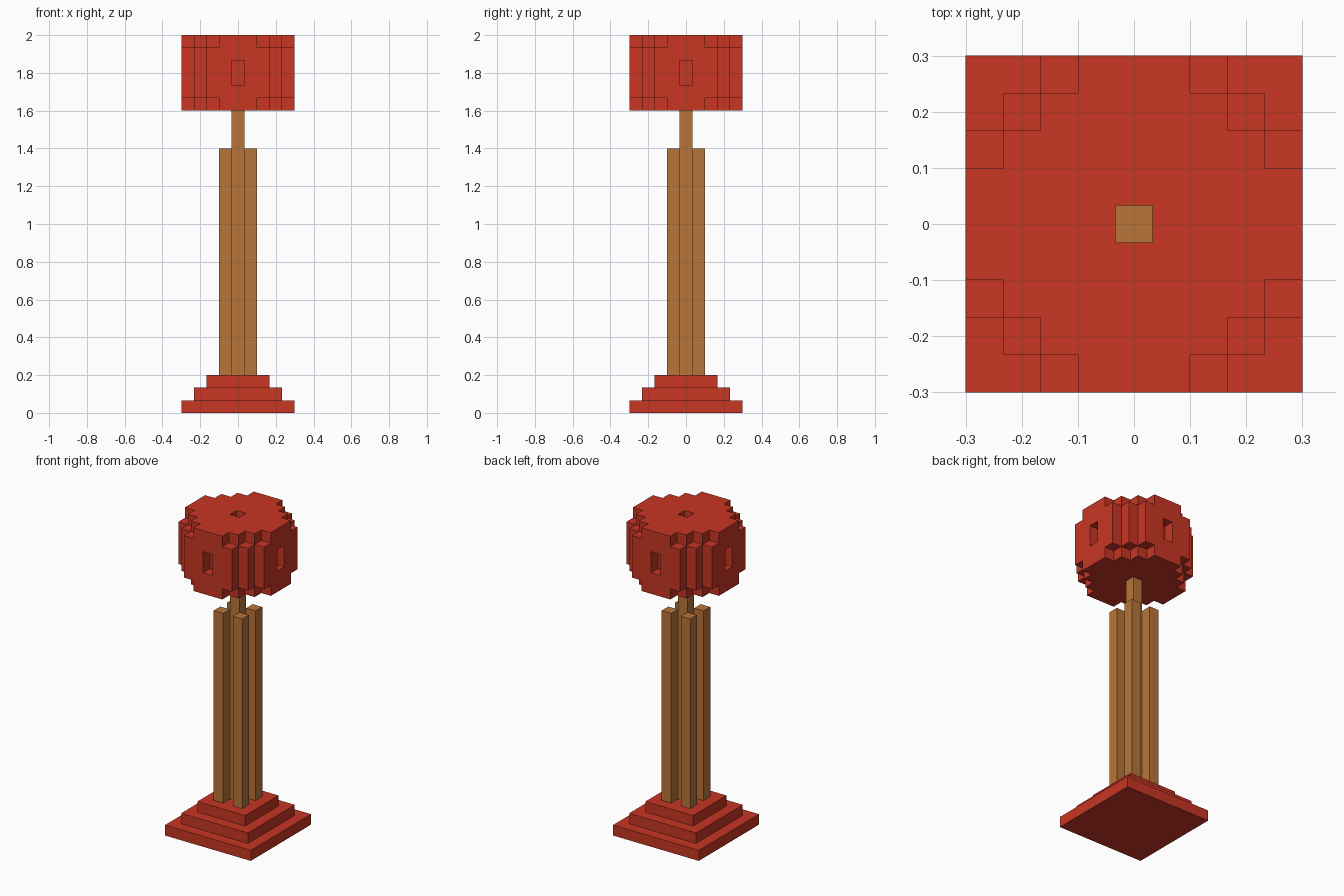
import bpy, bmesh
from mathutils import Vector

if "Cube" in bpy.data.objects:
    bpy.data.objects.remove(bpy.data.objects["Cube"])

U = 2 / 30  # one block


def material(name, rgb):
    m = bpy.data.materials.new(name)
    m.use_nodes = True
    m.diffuse_color = (*rgb, 1)
    bsdf = next(n for n in m.node_tree.nodes if n.type == 'BSDF_PRINCIPLED')
    bsdf.inputs["Base Color"].default_value = (*rgb, 1)
    return m


RED = material("red", (0.577, 0.037, 0.0176))
WOOD = material("wood brown", (0.479, 0.178, 0.0395))


def add_object(name, bm, mat):
    me = bpy.data.meshes.new(name)
    bm.to_mesh(me)
    bm.free()
    me.materials.append(mat)
    ob = bpy.data.objects.new(name, me)
    bpy.context.collection.objects.link(ob)
    return ob


def box(name, x, y, width, z0, z1, mat):
    """Square block; all sizes in block units."""
    bm = bmesh.new()
    bmesh.ops.create_cube(bm, size=1)
    for v in bm.verts:
        v.co = Vector((x + v.co.x * width, y + v.co.y * width,
                       (z0 + z1) / 2 + v.co.z * (z1 - z0))) * U
    return add_object(name, bm, mat)


# Stepped base
for i, width in enumerate((9, 7, 5)):
    box(f"base_step_{i + 1}", 0, 0, width, i, i + 1, RED)

# Four corner posts around a taller centre pole
for sx, side in ((1, "left"), (-1, "right")):
    for sy, end in ((-1, "front"), (1, "back")):
        box(f"{end}_{side}_post", sx, sy, 1, 3, 21, WOOD)
box("centre_pole", 0, 0, 1, 3, 29, WOOD)


# Rounded block head: stair-stepped corners, a slot in each side, open core
def in_head(x, y, z):
    a, b = abs(x), abs(y)
    if max(a, b) > 4 or not 24 <= z < 30 or a + b == 0:
        return False
    if z in (26, 27) and min(a, b) == 0 and max(a, b) == 4:
        return False
    return a + b <= (5 if z in (24, 29) else 6)


bm = bmesh.new()
cells = [(x, y, z) for x in range(-4, 5) for y in range(-4, 5)
         for z in range(24, 30) if in_head(x, y, z)]
for x, y, z in cells:
    for axis in range(3):
        for sign in (-1, 1):
            n = Vector((0, 0, 0))
            n[axis] = sign
            if in_head(x + int(n.x), y + int(n.y), z + int(n.z)):
                continue
            # outer face of this block
            p, q = Vector((0, 0, 0)), Vector((0, 0, 0))
            p[(axis + 1) % 3] = 0.5
            q[(axis + 2) % 3] = 0.5 * sign
            c = Vector((x, y, z + 0.5)) + n / 2
            bm.faces.new([bm.verts.new((c + d) * U)
                          for d in (-p - q, p - q, p + q, q - p)])
bmesh.ops.remove_doubles(bm, verts=bm.verts, dist=1e-4)
bmesh.ops.dissolve_limit(bm, angle_limit=0.01, verts=bm.verts, edges=bm.edges)
add_object("head", bm, RED)
